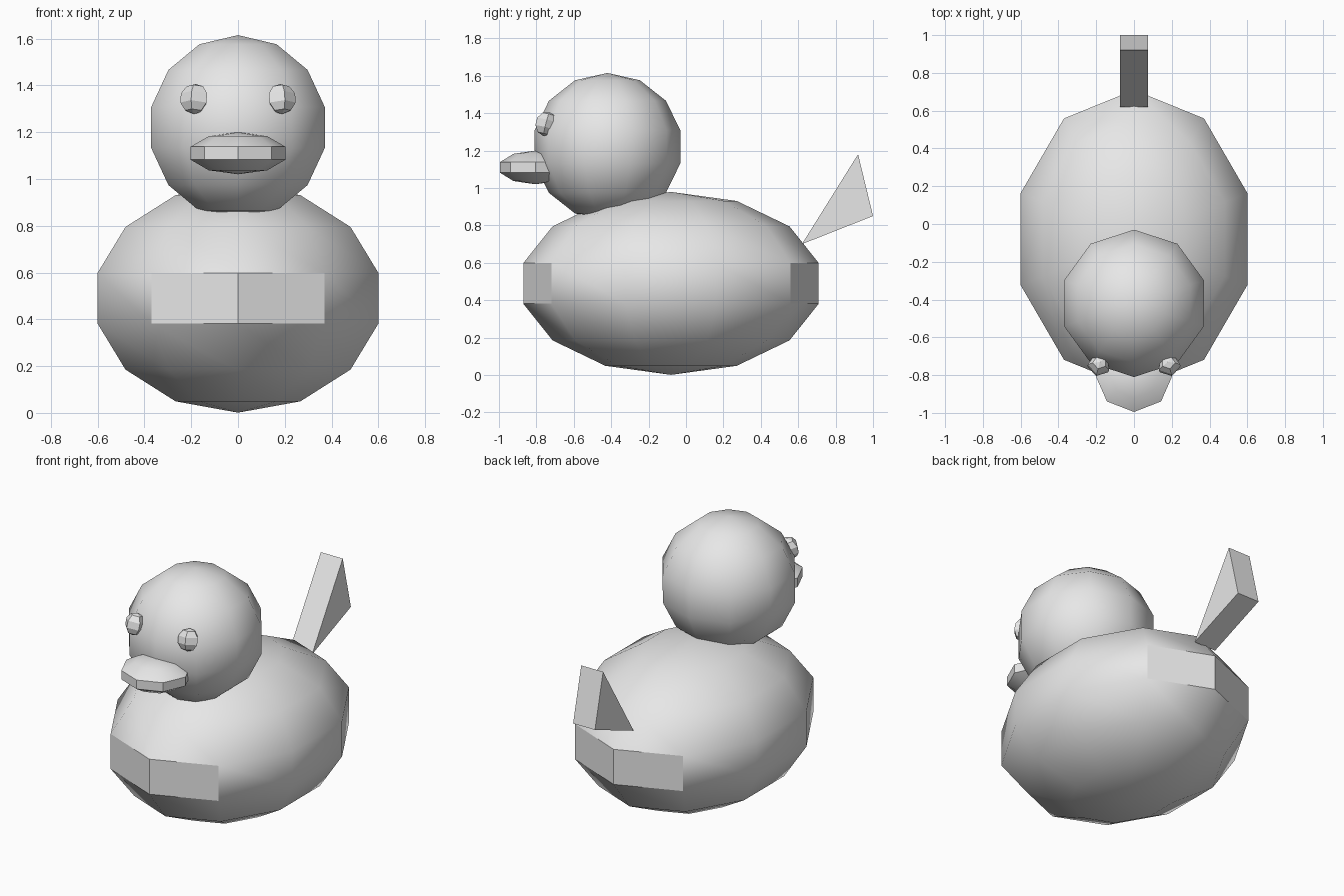
import bpy, bmesh, math
from mathutils import Matrix, Euler

cube = bpy.data.objects.get("Cube")
if cube:
    bpy.data.objects.remove(cube, do_unlink=True)

grey = bpy.data.materials.new("light_grey")
grey.use_nodes = True
colour = (0.8, 0.8, 0.8, 1)
grey.diffuse_color = colour
grey.node_tree.nodes["Principled BSDF"].inputs["Base Color"].default_value = colour


def finish(name, bm):
    bmesh.ops.recalc_face_normals(bm, faces=bm.faces)
    mesh = bpy.data.meshes.new(name)
    bm.to_mesh(mesh)
    bm.free()
    mesh.materials.append(grey)
    obj = bpy.data.objects.new(name, mesh)
    bpy.context.collection.objects.link(obj)
    return obj


def ball(name, segments, rings, centre, radii, is_smooth, tilt=(0, 0, 0)):
    """Stretched sphere with one column of vertices facing the front."""
    bm = bmesh.new()
    bmesh.ops.create_uvsphere(bm, u_segments=segments, v_segments=rings, radius=1)
    # turn the sphere so that a ring vertex lies exactly on the front axis
    v = min((v for v in bm.verts if abs(v.co.z) < 0.9), key=lambda v: v.co.y)
    turn = -math.pi / 2 - math.atan2(v.co.y, v.co.x)
    bm.transform(Matrix.Rotation(turn, 4, "Z"))
    for f in bm.faces:
        f.smooth = is_smooth(f.calc_center_median())
    bm.transform(Matrix.LocRotScale(centre, Euler(tilt), radii))
    return finish(name, bm)


# Body: the middle band is flat at breast and rear
ball("body", 10, 7, (0, -0.08, 0.49), (0.647, 0.81, 0.489),
     lambda c: not (abs(c.z) < 0.1 and abs(c.y) > 0.8))

# Head
ball("head", 10, 7, (0, -0.42, 1.22), (0.4, 0.4, 0.395), lambda c: True)

# Beak: flat faces around the rim
ball("beak", 8, 5, (0, -0.805, 1.11), (0.213, 0.2, 0.09),
     lambda c: abs(c.z) > 0.1)

# Eyes
for side, name in ((1, "left_eye"), (-1, "right_eye")):
    ball(name, 5, 5, (side * 0.185, -0.747, 1.342), (0.064, 0.06, 0.066),
         lambda c: False, (math.radians(-15), 0, side * math.radians(15)))

# Tail: upright wedge
bm = bmesh.new()
wedge = bm.faces.new([bm.verts.new((-0.075, y, z))
                      for y, z in ((0.62, 0.70), (1.0, 0.85), (0.92, 1.18))])
out = bmesh.ops.extrude_face_region(bm, geom=[wedge], use_keep_orig=True)
bmesh.ops.translate(bm, vec=(0.15, 0, 0),
                    verts=[e for e in out["geom"] if isinstance(e, bmesh.types.BMVert)])
finish("tail", bm)
